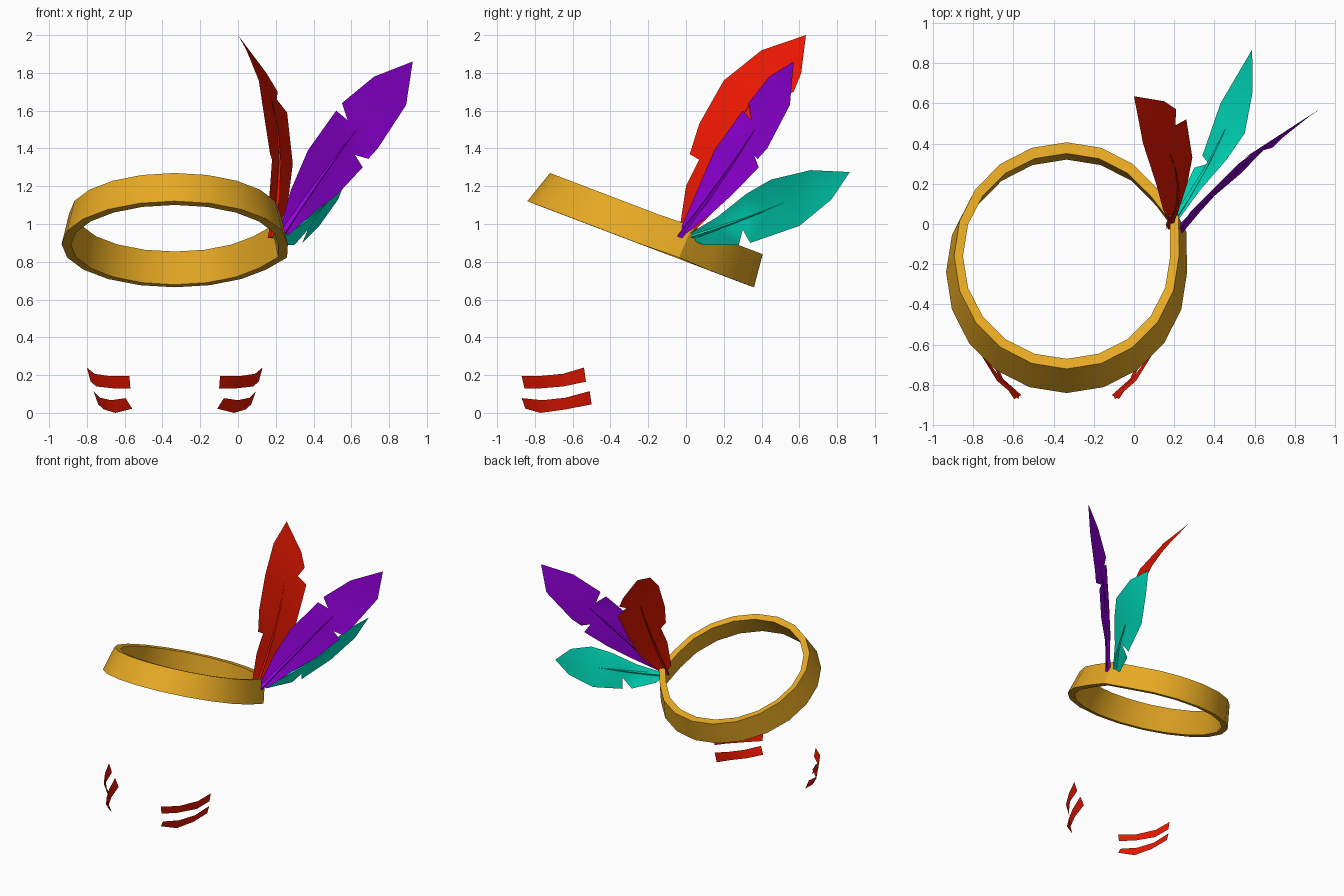
import bpy, bmesh, math
from mathutils import Vector

if "Cube" in bpy.data.objects:
    bpy.data.objects.remove(bpy.data.objects["Cube"])


def material(name, rgb):
    m = bpy.data.materials.new(name)
    m.diffuse_color = (*rgb, 1)
    m.use_nodes = True
    m.node_tree.nodes["Principled BSDF"].inputs["Base Color"].default_value = m.diffuse_color
    return m


GOLD = material("gold", (0.80, 0.40, 0.017))
RED = material("red", (0.84, 0.009, 0.0))
PURPLE = material("purple", (0.31, 0.0, 0.76))
TEAL = material("teal", (0.0, 0.80, 0.56))
CX = -0.335  # symmetry plane of band and cheek stripes


def make(name, verts, faces, mat, angle=30):
    me = bpy.data.meshes.new(name)
    me.from_pydata([tuple(v) for v in verts], [], faces)
    me.materials.append(mat)
    bm = bmesh.new()
    bm.from_mesh(me)
    bmesh.ops.remove_doubles(bm, verts=bm.verts, dist=0.0005)
    bmesh.ops.triangulate(bm, faces=[f for f in bm.faces if len(f.verts) > 4])
    bmesh.ops.recalc_face_normals(bm, faces=bm.faces)
    bm.to_mesh(me)
    bm.free()
    ob = bpy.data.objects.new(name, me)
    bpy.context.collection.objects.link(ob)
    bpy.context.view_layer.objects.active = ob
    ob.select_set(True)
    bpy.ops.object.shade_smooth_by_angle(angle=math.radians(angle))
    ob.select_set(False)
    return ob


# Tilted, slightly conical head band: four rings joined in a loop
# each ring: centre y, centre z, half width x, half depth y, half drop z
N = 20
RINGS = [(-0.24, 0.893, 0.599, 0.60, 0.228),    # outer bottom
         (-0.157, 1.055, 0.559, 0.563, 0.215),  # outer top
         (-0.16, 1.050, 0.515, 0.51, 0.196),    # inner top
         (-0.235, 0.890, 0.55, 0.555, 0.211)]   # inner bottom
verts, faces = [], []
for cy, cz, rx, ry, rz in RINGS:
    for i in range(N):
        a = 2 * math.pi * i / N
        bulge = 0.025 if i == 6 else 0  # bump where the feathers are tucked in
        verts.append((CX + rx * math.sin(a) + bulge, cy - ry * math.cos(a) + bulge * 0.7,
                      cz + rz * math.cos(a)))
for r in range(4):
    s = (r + 1) % 4
    for i in range(N):
        j = (i + 1) % N
        faces.append((r * N + i, r * N + j, s * N + j, s * N + i))
make("head_band", verts, faces, GOLD)


# Feathers: two notched halves meeting at a curved central rib, plus a thin quill
def feather(name, mat, base, mid, tip, left, right):
    base, mid, tip = Vector(base), Vector(mid), Vector(tip)
    ctrl = 2 * mid - (base + tip) / 2
    axis = tip - base

    def rib(t):
        return base * (1 - t) ** 2 + ctrl * 2 * t * (1 - t) + tip * t * t

    spine = [rib(k / 6) for k in range(7)]
    verts = spine + [Vector(p) for p in left + right]
    nl, nr = len(left), len(right)
    faces = [tuple(range(7)) + tuple(range(6 + nl, 6, -1)),
             tuple(range(6, -1, -1)) + tuple(range(7 + nl, 7 + nl + nr))]
    make(name, verts, faces, mat, 40)

    # Quill: tapering four-sided spike along the rib
    across = (Vector(right[-4]) - Vector(left[-4])).normalized()
    out = axis.cross(across).normalized()
    verts, faces = [], []
    steps = 4
    for k in range(steps):
        r = 0.02 * (1 - k / steps)
        c = rib(0.62 * k / steps - 0.02)
        verts += [c + across * r, c + out * r, c - across * r, c - out * r]
    verts.append(rib(0.6))
    for k in range(steps - 1):
        for i in range(4):
            j = (i + 1) % 4
            faces.append((4 * k + i, 4 * k + j, 4 * k + 4 + j, 4 * k + 4 + i))
    top = 4 * (steps - 1)
    faces += [(top + i, top + (i + 1) % 4, 4 * steps) for i in range(4)]
    faces.append((3, 2, 1, 0))
    make(name + "_quill", verts, faces, mat)


feather("red_feather", RED, (0.18, 0, 0.96), (0.20, 0.29, 1.56), (0, 0.635, 2.0),
        [(0.155, -0.03, 1.0), (0.17, 0.0, 1.2), (0.18, 0.07, 1.34), (0.17, 0.02, 1.37),
         (0.145, 0.07, 1.53), (0.11, 0.2, 1.76), (0.045, 0.40, 1.92)],
        [(0.21, 0.03, 0.95), (0.265, 0.2, 1.12), (0.29, 0.33, 1.32), (0.26, 0.52, 1.59),
         (0.205, 0.49, 1.66), (0.21, 0.57, 1.70), (0.15, 0.61, 1.80)])
feather("purple_feather", PURPLE, (0.24, -0.015, 0.955), (0.575, 0.32, 1.43), (0.925, 0.57, 1.86),
        [(0.22, -0.03, 0.97), (0.28, 0.06, 1.18), (0.37, 0.15, 1.39), (0.52, 0.30, 1.60),
         (0.58, 0.345, 1.55), (0.55, 0.33, 1.64), (0.72, 0.44, 1.78)],
        [(0.265, -0.01, 0.94), (0.40, 0.14, 1.06), (0.53, 0.25, 1.16), (0.66, 0.385, 1.30),
         (0.62, 0.36, 1.365), (0.69, 0.38, 1.345), (0.74, 0.43, 1.40), (0.89, 0.55, 1.63)])
feather("teal_feather", TEAL, (0.20, 0.02, 0.93), (0.44, 0.44, 1.08), (0.587, 0.867, 1.275),
        [(0.19, 0.02, 0.92), (0.21, 0.09, 0.89), (0.30, 0.28, 0.89), (0.37, 0.30, 0.97),
         (0.34, 0.34, 0.90), (0.43, 0.60, 0.99), (0.53, 0.77, 1.13)],
        [(0.22, 0.02, 0.95), (0.33, 0.17, 1.04), (0.46, 0.32, 1.16), (0.55, 0.45, 1.235),
         (0.59, 0.66, 1.285)])


# Cheek stripes: curved ribbons, top edge and bottom edge, mirrored to both sides
STRIPES = {
    "upper": ([(-0.80, -0.54, 0.24), (-0.76, -0.65, 0.207), (-0.68, -0.78, 0.195), (-0.575, -0.87, 0.195)],
              [(-0.78, -0.53, 0.165), (-0.75, -0.65, 0.14), (-0.66, -0.77, 0.13), (-0.57, -0.855, 0.13)]),
    "lower": ([(-0.765, -0.51, 0.115), (-0.73, -0.64, 0.08), (-0.67, -0.76, 0.067), (-0.595, -0.87, 0.078)],
              [(-0.74, -0.50, 0.045), (-0.71, -0.64, 0.018), (-0.65, -0.77, 0.0), (-0.56, -0.85, 0.022)]),
}
for level, (top, bottom) in STRIPES.items():
    for side, sign in (("left", 1), ("right", -1)):
        verts = [(CX + sign * (x - CX), y, z) for x, y, z in top + bottom]
        faces = [(i, i + 1, i + 5, i + 4) for i in range(3)]
        make(f"{level}_{side}_cheek_stripe", verts, faces, RED, 40)
